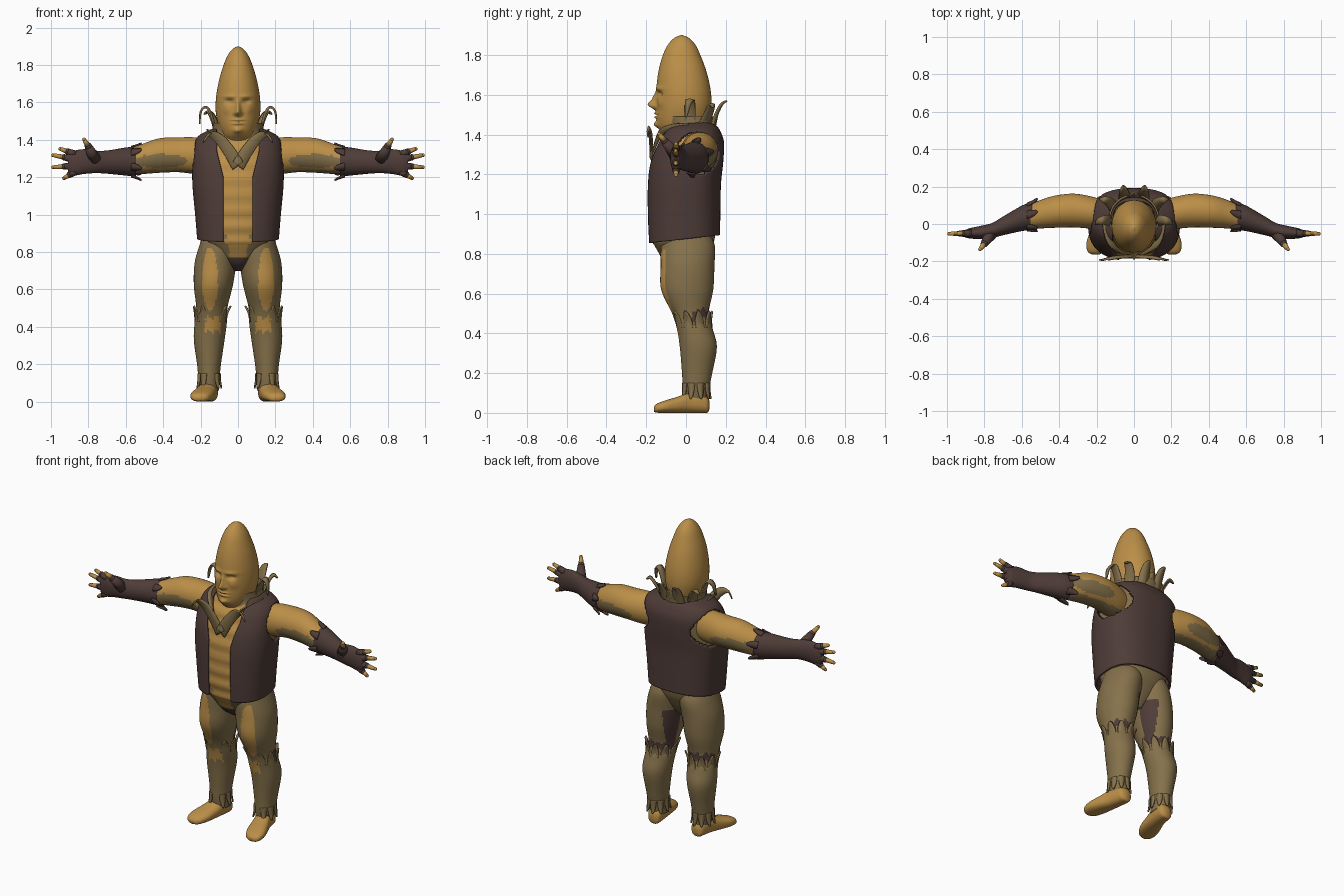
import bpy, bmesh, math
from mathutils import Vector

if "Cube" in bpy.data.objects:
    bpy.data.objects.remove(bpy.data.objects["Cube"])

def material(name, rgb):
    m = bpy.data.materials.new(name)
    m.diffuse_color = (*rgb, 1)
    m.use_nodes = True
    m.node_tree.nodes["Principled BSDF"].inputs["Base Color"].default_value = m.diffuse_color
    return m

GOLD = material("kernel gold", (0.50, 0.275, 0.065))
OLIVE = material("husk olive", (0.235, 0.165, 0.07))
BROWN = material("dark brown cloth", (0.078, 0.046, 0.040))

def spline(rows, sub):
    """Catmull-Rom through rows of numbers."""
    out = []
    for i in range(len(rows) - 1):
        a, b, c, d = rows[max(i - 1, 0)], rows[i], rows[i + 1], rows[min(i + 2, len(rows) - 1)]
        for k in range(sub):
            t = k / sub
            out.append([0.5 * (2 * q + (r - p) * t + (2 * p - 5 * q + 4 * r - s) * t * t
                        + (3 * q - p - 3 * r + s) * t ** 3) for p, q, r, s in zip(a, b, c, d)])
    return out + [list(rows[-1])]

def finish(name, bm, mats, mirror=False, thick=0, rule=None):
    bmesh.ops.recalc_face_normals(bm, faces=bm.faces[:])
    for f in bm.faces:
        f.smooth = True
        if rule:
            f.material_index = rule(f.calc_center_median())
    me = bpy.data.meshes.new(name)
    bm.to_mesh(me)
    bm.free()
    ob = bpy.data.objects.new(name, me)
    bpy.context.collection.objects.link(ob)
    for m in mats:
        me.materials.append(m)
    if thick:
        s = ob.modifiers.new("thickness", 'SOLIDIFY')
        s.thickness, s.offset = thick, 0
    if mirror:
        ob.modifiers.new("mirror", 'MIRROR').use_mirror_merge = False
    return ob

def loft(name, rows, mats, axis='z', segs=48, sub=8, p=2, gap=None, keep=None, warp=None, **kw):
    """Ellipse sections: rows of (t, centre a, centre b, radius a, radius b) along an axis."""
    bm = bmesh.new()
    rings = []
    for t, a, b, ra, rb in spline(rows, sub):
        g = math.asin((min(gap(t), .9 * ra) / ra) ** (p / 2)) if gap else 0
        ring = []
        for i in range(segs + (1 if gap else 0)):
            th = g + (2 * math.pi - 2 * g) * i / segs
            s, c = math.sin(th), math.cos(th)
            u = a + ra * math.copysign(abs(s) ** (2 / p), s)
            v = b - rb * math.copysign(abs(c) ** (2 / p), c)
            co = Vector({'z': (u, v, t), 'x': (t, u, v), 'y': (u, t, v)}[axis])
            ring.append(bm.verts.new(warp(co) if warp else co))
        rings.append(ring)
    for r, q in zip(rings, rings[1:]):
        for i in range(segs):
            j = (i + 1) % len(r)
            bm.faces.new((r[i], r[j], q[j], q[i]))
    if not gap:
        bm.faces.new(rings[0])
        bm.faces.new(rings[-1])
    if keep:
        bad = [f for f in bm.faces if not keep(f.calc_center_median())]
        bmesh.ops.delete(bm, geom=bad, context='FACES')
    return finish(name, bm, mats, **kw)

def add_leaf(bm, path, side, w):
    """Pointed, creased husk leaf along a path."""
    pts = [Vector(q) for q in spline(path, 5)]
    side = Vector(side).normalized()
    n = len(pts) - 1
    rows = []
    for i, q in enumerate(pts):
        u = i / n
        k = w * (1 - u) ** 0.8 * (0.8 + 0.6 * u) + .001
        d = (pts[min(i + 1, n)] - pts[max(i - 1, 0)]).cross(side).normalized() * k * .25
        rows.append([bm.verts.new(q - side * k), bm.verts.new(q + d), bm.verts.new(q + side * k)])
    for r, s in zip(rows, rows[1:]):
        for j in (0, 1):
            bm.faces.new((r[j], r[j + 1], s[j + 1], s[j]))

def leaves(name, specs, mat, mirror=True):
    bm = bmesh.new()
    for s in specs:
        add_leaf(bm, *s)
    finish(name, bm, [mat], mirror=mirror, thick=.008)

def fingers(name, specs, mat):
    """Tapered rounded segments: (start, end, start radius, end radius)."""
    bm = bmesh.new()
    for p0, p1, r0, r1 in specs:
        p0, p1 = Vector(p0), Vector(p1)
        d = p1 - p0
        mtx = d.to_track_quat('Z', 'Y').to_matrix().to_4x4()
        mtx.translation = (p0 + p1) / 2
        bmesh.ops.create_cone(bm, cap_ends=True, segments=14, radius1=r0, radius2=r1, depth=d.length, matrix=mtx)
        mtx.translation = p1
        bmesh.ops.create_uvsphere(bm, u_segments=14, v_segments=8, radius=r1, matrix=mtx)
    finish(name, bm, [mat], mirror=True)

# Head: tall cob with a face pushed out of the front
BUMPS = [(0, 1.55, .014, .022, -.042), (0, 1.585, .010, .025, -.016), (.045, 1.605, .022, .013, .018),
         (.045, 1.632, .035, .010, -.007), (.016, 1.542, .010, .010, -.010), (0, 1.506, .028, .006, -.012),
         (0, 1.497, .032, .003, .008), (0, 1.487, .025, .006, -.011), (0, 1.45, .025, .016, -.018),
         (.06, 1.56, .022, .022, -.006)]

def face(co):
    if co.y < 0:
        for x, z, sx, sz, amp in BUMPS:
            co.y += amp * math.exp(-((abs(co.x) - x) / sx) ** 2 - ((co.z - z) / sz) ** 2)
    return co

loft("head", [(1.30, 0, 0, .08, .09), (1.38, 0, 0, .082, .095), (1.43, 0, -.018, .09, .118),
              (1.48, 0, -.015, .106, .133), (1.55, 0, -.01, .119, .138), (1.63, 0, -.013, .117, .136),
              (1.72, 0, -.018, .101, .12), (1.80, 0, -.022, .077, .094), (1.85, 0, -.022, .056, .07),
              (1.885, 0, -.022, .03, .038), (1.9, 0, -.022, .004, .004)],
     [GOLD], segs=120, sub=14, warp=face)

# Body: segmented golden front, olive husk at the hips
def belly(co):
    if co.y < 0 and co.z > .85:
        co.y -= .004 * math.cos(co.z * 2 * math.pi / .085)
    return co

def body_rule(c):
    if c.y < 0 and abs(c.x) < min(.2, .3 * (c.z - .77) + .035 + .008 * math.sin(c.z * 90)) and c.z > .77:
        return 0
    return 2 if c.z < .77 and c.y < .0 else 1

loft("body", [(.70, 0, .0, .03, .05), (.74, 0, -.01, .075, .09), (.80, 0, -.01, .14, .125),
              (.87, 0, -.012, .185, .155), (1.0, 0, -.012, .205, .168), (1.2, 0, -.008, .22, .168),
              (1.35, 0, .02, .205, .15), (1.41, 0, .02, .17, .12), (1.45, 0, .01, .09, .09)],
     [GOLD, OLIVE, BROWN], segs=72, sub=9, p=2.3, warp=belly, rule=body_rule)

# Vest: open front, round armholes
def hem(co):
    co.z += .12 * co.y * max(0, 1 - (co.z - .87) / .2)
    return co

loft("vest", [(.875, 0, -.01, .212, .174), (1.0, 0, -.012, .222, .178), (1.15, 0, -.01, .236, .179),
              (1.27, 0, .003, .238, .178), (1.36, 0, .022, .232, .162), (1.41, 0, .03, .212, .138),
              (1.44, 0, .03, .165, .118), (1.46, 0, .03, .11, .09)],
     [BROWN], segs=120, sub=10, p=2.5, warp=hem, thick=.014,
     gap=lambda z: .078 + max(0, min(.035, (z - 1.2) * .25)),
     keep=lambda c: abs(c.x) < .14 or math.hypot(c.y - .055, c.z - 1.305) > .107)

# Collar: band round the neck, lapel leaves in front, curled leaves behind
loft("collar_band", [(1.39, 0, .03, .17, .13), (1.44, 0, .025, .135, .122), (1.49, 0, .025, .13, .13)],
     [OLIVE], gap=lambda z: .07, thick=.01)
leaves("lapel_leaves", [
    ([(.0, -.175, 1.26), (.045, -.178, 1.335), (.10, -.18, 1.405), (.15, -.19, 1.43), (.185, -.19, 1.385)], (.8, .1, -.6), .042),
    ([(.15, .02, 1.43), (.135, -.07, 1.425), (.10, -.13, 1.40), (.03, -.17, 1.30)], (.5, -.3, .7), .04)], OLIVE)
leaves("crown_leaves", [
    ([(.125, .02, 1.45), (.145, .02, 1.53), (.17, .02, 1.572), (.197, .01, 1.55), (.205, 0, 1.485)], (0, 1, 0), .034),
    ([(.11, .09, 1.45), (.13, .115, 1.51), (.155, .13, 1.55), (.18, .135, 1.535)], (-.6, .8, 0), .036),
    ([(.05, .135, 1.45), (.052, .155, 1.51), (.055, .18, 1.555), (.058, .205, 1.57)], (1, -.2, 0), .04),
    ([(.0, .14, 1.45), (.0, .152, 1.50), (.0, .168, 1.53)], (1, 0, 0), .04)], OLIVE)

# Arms: gold with olive husk lenses
def arm_rule(c):
    lens = 1 - ((c.x - .41) / .14) ** 2
    return 1 if (lens > 0 and abs(c.z - 1.287) < .038 * math.sqrt(lens)) or c.z < 1.238 else 0

loft("arms", [(.14, .05, 1.31, .07, .08), (.22, .06, 1.315, .085, .097), (.32, .072, 1.32, .09, .093),
              (.42, .066, 1.316, .086, .092), (.5, .052, 1.30, .076, .082), (.58, .03, 1.285, .062, .068)],
     [GOLD, OLIVE], axis='x', sub=10, mirror=True, rule=arm_rule)

# Gloves with pointed cuffs and bare fingertips
loft("gloves", [(.545, .042, 1.283, .074, .081), (.6, .03, 1.284, .068, .075), (.7, -.01, 1.281, .05, .062),
                (.76, -.035, 1.282, .04, .06), (.82, -.045, 1.284, .035, .066), (.88, -.05, 1.275, .027, .066),
                (.91, -.052, 1.275, .016, .05)], [BROWN], axis='x', mirror=True)
cuffs = []
for a in range(20, 380, 60):
    c, s = math.cos(math.radians(a)), math.sin(math.radians(a))
    cuffs.append(([(.57, .037 + .07 * c, 1.283 + .077 * s), (.54, .043 + .08 * c, 1.283 + .087 * s),
                   (.515, .05 + .092 * c, 1.283 + .1 * s)], (0, -s, c), .026))
leaves("glove_cuff_points", cuffs, BROWN)
base, tips = [], []
for zb, tip in ((1.322, (.95, -.05, 1.352)), (1.295, (.988, -.052, 1.318)),
                (1.262, (.988, -.052, 1.253)), (1.232, (.93, -.05, 1.195))):
    a, b = Vector((.87, -.05, zb)), Vector(tip)
    m = a.lerp(b, .5)
    base.append((a, m, .021, .017))
    tips.append((m, b, .014, .010))
base.append(((.765, -.05, 1.295), (.80, -.105, 1.365), .036, .020))
tips.append(((.80, -.105, 1.365), (.823, -.135, 1.402), .017, .010))
fingers("glove_fingers", base, BROWN)
fingers("fingertips", tips, GOLD)

# Legs: olive husk, gold thigh strip and knee, brown gaps at the back
def leg_rule(c):
    jag = .010 * math.sin(c.x * 150) + .006 * math.sin(c.x * 340)
    if c.y < 0.02:
        if ((c.x - .15) / .042) ** 2 + ((c.z - .655) / .17) ** 2 < 1:
            return 0
        if abs(c.x - .135) < .042 and .375 < c.z + jag < .45:
            return 0
    if c.y > .03 and (.47 < c.z + jag < .52 or (c.x < .075 and .47 < c.z < .74)):
        return 2
    return 1

loft("legs", [(.06, .15, .05, .048, .058), (.12, .155, .05, .056, .066), (.2, .155, .056, .064, .076),
              (.33, .154, .062, .082, .093), (.42, .146, .045, .086, .09), (.5, .14, .022, .083, .092),
              (.62, .132, .006, .104, .131), (.74, .12, .008, .112, .135), (.84, .1, .01, .105, .135),
              (.91, .09, .005, .09, .11)],
     [GOLD, OLIVE, BROWN], segs=72, sub=10, mirror=True, rule=leg_rule)
husk = []
for a in range(-60, 260, 40):
    c, s = math.cos(math.radians(a)), math.sin(math.radians(a))
    husk.append(([(.145 + .08 * c, .042 + .084 * s, .43), (.143 + .088 * c, .036 + .09 * s, .475),
                  (.14 + .102 * c, .03 + .104 * s, .512)], (-s, c, 0), .03))
    husk.append(([(.155 + .055 * c, .05 + .066 * s, .15), (.155 + .057 * c, .05 + .067 * s, .11),
                  (.155 + .066 * c, .05 + .075 * s, .07)], (-s, c, 0), .022))
leaves("knee_and_ankle_husks", husk, OLIVE)

# Feet, turned slightly outward
def sole(co):
    co.z = max(co.z, 0)
    return co

loft("feet", [(-.162, .205, .018, .022, .012), (-.145, .203, .024, .046, .023), (-.10, .194, .032, .060, .032),
              (-.04, .178, .041, .057, .041), (.02, .162, .052, .05, .052), (.08, .152, .052, .045, .052),
              (.108, .15, .042, .036, .04), (.118, .15, .04, .015, .02)],
     [GOLD], axis='y', p=2.4, mirror=True, warp=sole)
